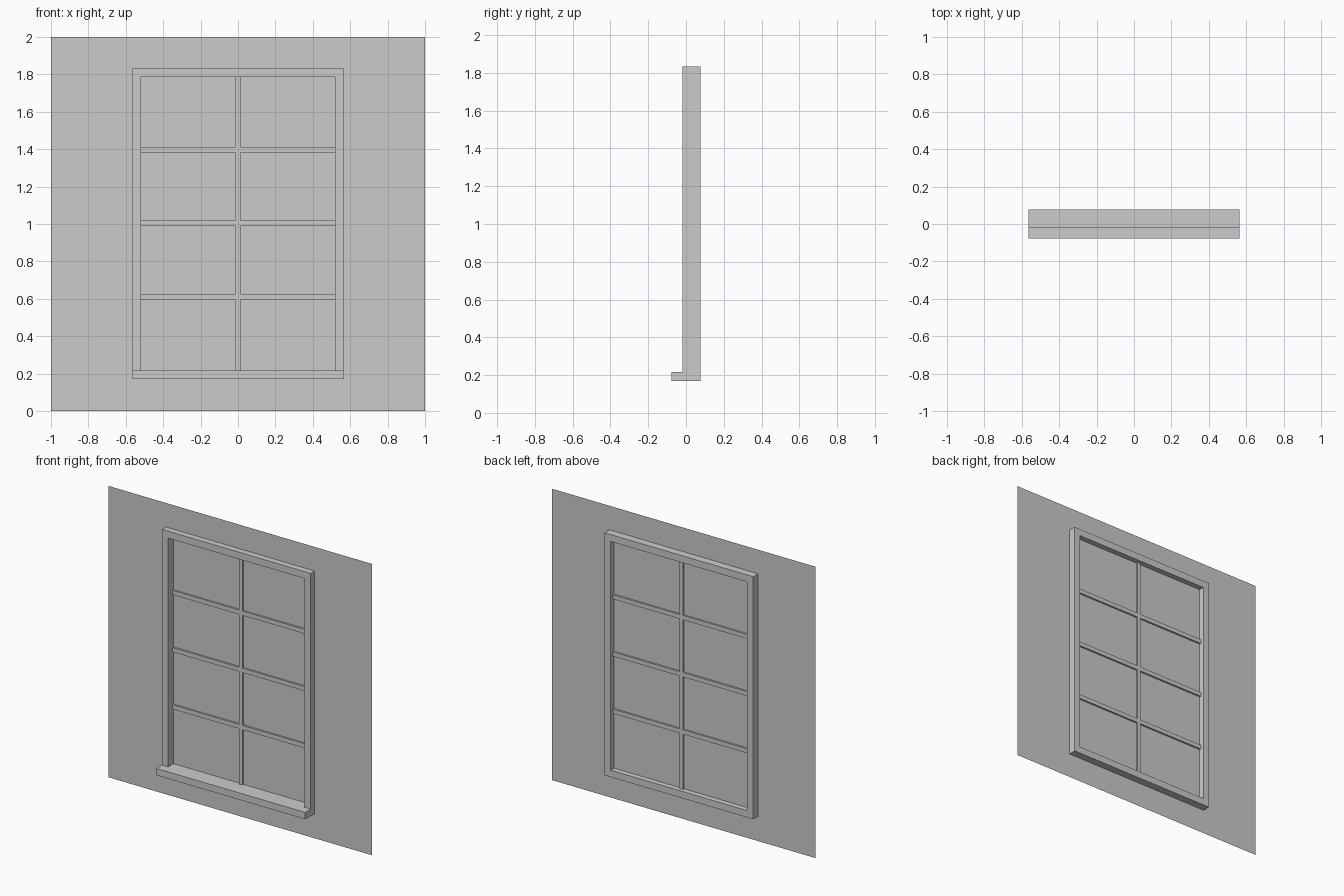
import bpy, bmesh

if "Cube" in bpy.data.objects:
    bpy.data.objects.remove(bpy.data.objects["Cube"])

OUTER = (-0.565, 0.17, 0.565, 1.835)    # x0, z0, x1, z1 of the frame outline
INNER = (-0.518, 0.217, 0.518, 1.787)   # glazed opening
FRONT, BACK = -0.018, 0.078             # frame depth
WALL_Y, GLASS_Y = 0.025, 0.04


def finish(name, bm):
    mesh = bpy.data.meshes.new(name)
    bm.to_mesh(mesh)
    bm.free()
    ob = bpy.data.objects.new(name, mesh)
    bpy.context.collection.objects.link(ob)
    return ob


def corners(bm, rect, y):
    x0, z0, x1, z1 = rect
    return [bm.verts.new((x, y, z)) for x, z in ((x0, z0), (x1, z0), (x1, z1), (x0, z1))]


def ring(name, outer, inner, y, depth=0.0):
    """Flat rectangular ring facing -y, optionally extruded backwards."""
    bm = bmesh.new()
    o, i = corners(bm, outer, y), corners(bm, inner, y)
    faces = [bm.faces.new((o[k], o[(k + 1) % 4], i[(k + 1) % 4], i[k])) for k in range(4)]
    if depth:
        ext = bmesh.ops.extrude_face_region(bm, geom=faces, use_keep_orig=True)
        moved = [g for g in ext["geom"] if isinstance(g, bmesh.types.BMVert)]
        bmesh.ops.translate(bm, verts=moved, vec=(0, depth, 0))
        bmesh.ops.recalc_face_normals(bm, faces=bm.faces)
    return finish(name, bm)


def box(name, x0, x1, y0, y1, z0, z1):
    bm = bmesh.new()
    bmesh.ops.create_cube(bm, size=1)
    bmesh.ops.scale(bm, vec=(x1 - x0, y1 - y0, z1 - z0), verts=bm.verts)
    bmesh.ops.translate(bm, vec=((x0 + x1) / 2, (y0 + y1) / 2, (z0 + z1) / 2), verts=bm.verts)
    return finish(name, bm)


# Thin wall panel with window opening
ring("wall", (-1, 0, 1, 2), OUTER, WALL_Y)

# Frame and projecting sill
ring("window_frame", OUTER, INNER, FRONT, BACK - FRONT)
box("window_sill", OUTER[0], OUTER[2], -0.078, FRONT, OUTER[1], INNER[1])

# Glazing bars: one upright, three crossbars
x0, z0, x1, z1 = INNER
box("upright_bar", -0.013, 0.013, 0.028, 0.052, z0, z1)
for k in (1, 2, 3):
    z = z0 + (z1 - z0) * k / 4 + 0.002
    box(f"crossbar_{k}", x0, x1, 0.028, 0.052, z - 0.015, z + 0.015)

# Glass sheet
bm = bmesh.new()
bm.faces.new(corners(bm, INNER, GLASS_Y))
glass = finish("glass", bm)
mat = bpy.data.materials.new("glass_grey")
mat.diffuse_color = (0.55, 0.55, 0.55, 1)
mat.use_nodes = True
mat.node_tree.nodes["Principled BSDF"].inputs["Base Color"].default_value = mat.diffuse_color
glass.data.materials.append(mat)
